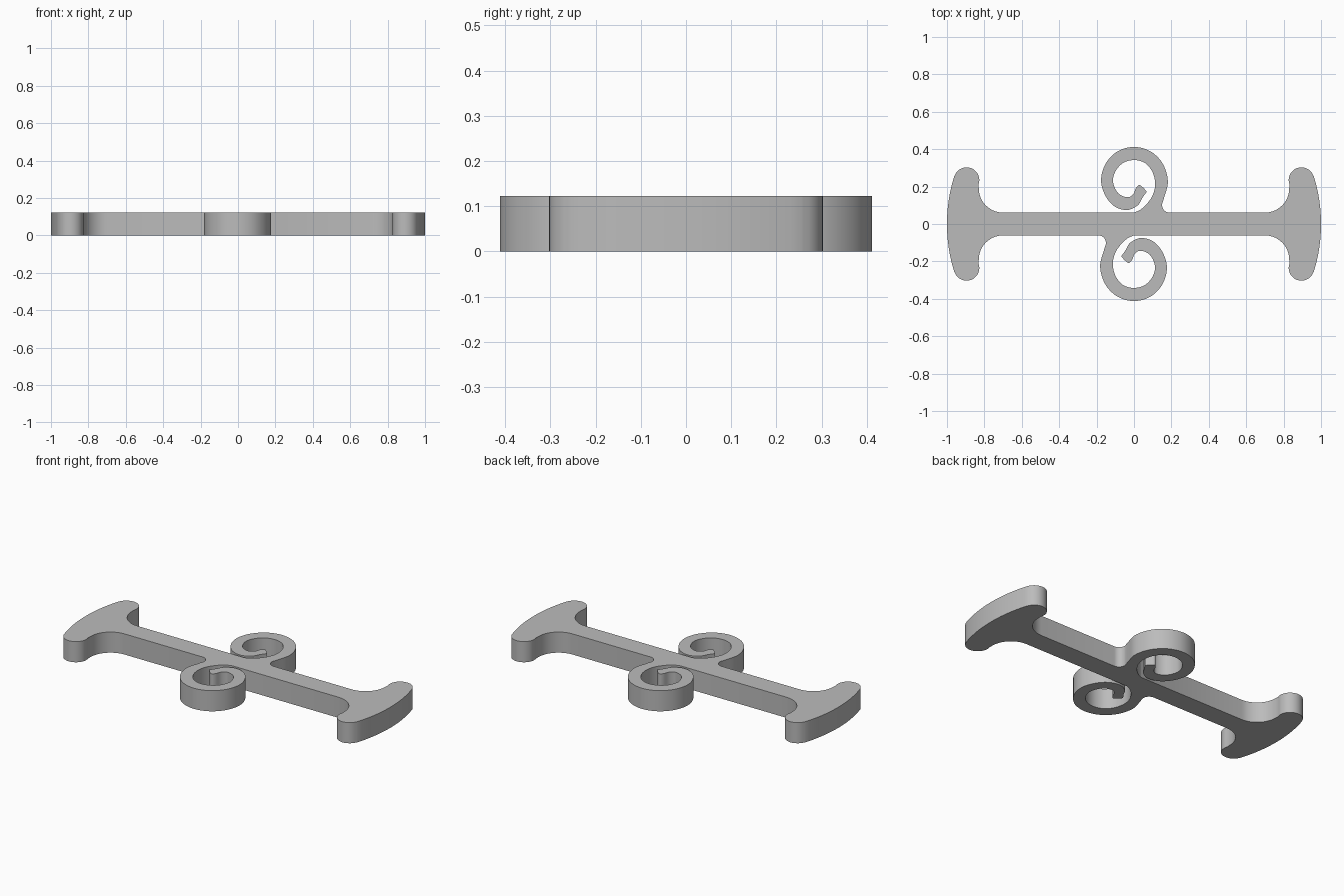
import bpy
import bmesh
from math import cos, sin, radians
from mathutils import Vector

HEIGHT = 0.122
BAR = 0.061

cube = bpy.data.objects.get("Cube")
if cube:
    bpy.data.objects.remove(cube, do_unlink=True)


def arc(cx, cy, r, a0, a1, n):
    """Points along a circular arc, angles in degrees."""
    angles = [radians(a0 + (a1 - a0) * i / n) for i in range(n + 1)]
    return [Vector((cx + r * cos(a), cy + r * sin(a))) for a in angles]


def smooth(points, n=7):
    """Catmull-Rom curve through the points."""
    p = [Vector(q) for q in points]
    p = [2 * p[0] - p[1]] + p + [2 * p[-1] - p[-2]]
    out = []
    for a, b, c, d in zip(p, p[1:], p[2:], p[3:]):
        for i in range(n):
            t = i / n
            out.append(0.5 * (2 * b + (c - a) * t + (2 * a - 5 * b + 4 * c - d) * t**2
                              + (3 * b - a - 3 * c + d) * t**3))
    return out + [p[-2]]


# Flared end: bowed outer edge, round tip, fillet into the bar
flare = (arc(0.14, 0, 0.86, 0, 17.3, 10)
         + arc(0.895, 0.235, 0.068, 22, 200, 18)
         + arc(0.70, 0.191, 0.13, 0, -90, 14))

# Scroll: fillet off the bar, outer edge, blunt tip, inner edge back to the bar
scroll_root = arc(0.19, 0.101, 0.04, 270, 170, 8)
scroll_outer = smooth([(0.158, 0.13), (0.181, 0.225), (0.155, 0.32), (0.09, 0.387),
                       (0, 0.412), (-0.09, 0.387), (-0.153, 0.32), (-0.176, 0.235),
                       (-0.155, 0.155), (-0.105, 0.095), (-0.037, 0.075),
                       (0.02, 0.1), (0.045, 0.14), (0.068, 0.172)])
scroll_inner = smooth([(0.052, 0.192), (0.03, 0.208), (0.012, 0.195), (-0.004, 0.16),
                       (-0.035, 0.143), (-0.085, 0.165), (-0.112, 0.225),
                       (-0.1, 0.28), (-0.06, 0.325), (0, 0.342), (0.06, 0.325),
                       (0.1, 0.275), (0.113, 0.21), (0.098, 0.15), (0.062, 0.1),
                       (0.03, 0.074), (0, BAR)])

# One side of the outline, repeated by a half turn
left_flare = [Vector((-p.x, p.y)) for p in reversed(flare)]
half = flare + scroll_root + scroll_outer + scroll_inner + left_flare[:-1]
outline = half + [-p for p in half]

bm = bmesh.new()
base = bm.faces.new([bm.verts.new((p.x, p.y, 0)) for p in outline])
raised = bmesh.ops.extrude_face_region(bm, geom=[base], use_keep_orig=True)
top = [v for v in raised["geom"] if isinstance(v, bmesh.types.BMVert)]
bmesh.ops.translate(bm, verts=top, vec=(0, 0, HEIGHT))
bmesh.ops.recalc_face_normals(bm, faces=bm.faces)
caps = [f for f in bm.faces if len(f.verts) > 4]
bmesh.ops.triangulate(bm, faces=caps)
mesh = bpy.data.meshes.new("scroll_bar")
bm.to_mesh(mesh)
bm.free()

grey = bpy.data.materials.new("plain_grey")
grey.use_nodes = True
grey.diffuse_color = (0.5, 0.5, 0.5, 1)
grey.node_tree.nodes["Principled BSDF"].inputs["Base Color"].default_value = (0.5, 0.5, 0.5, 1)
mesh.materials.append(grey)

bar = bpy.data.objects.new("scroll_bar", mesh)
bpy.context.collection.objects.link(bar)
bpy.context.view_layer.objects.active = bar
bar.select_set(True)
bpy.ops.object.shade_smooth_by_angle(angle=radians(35))
